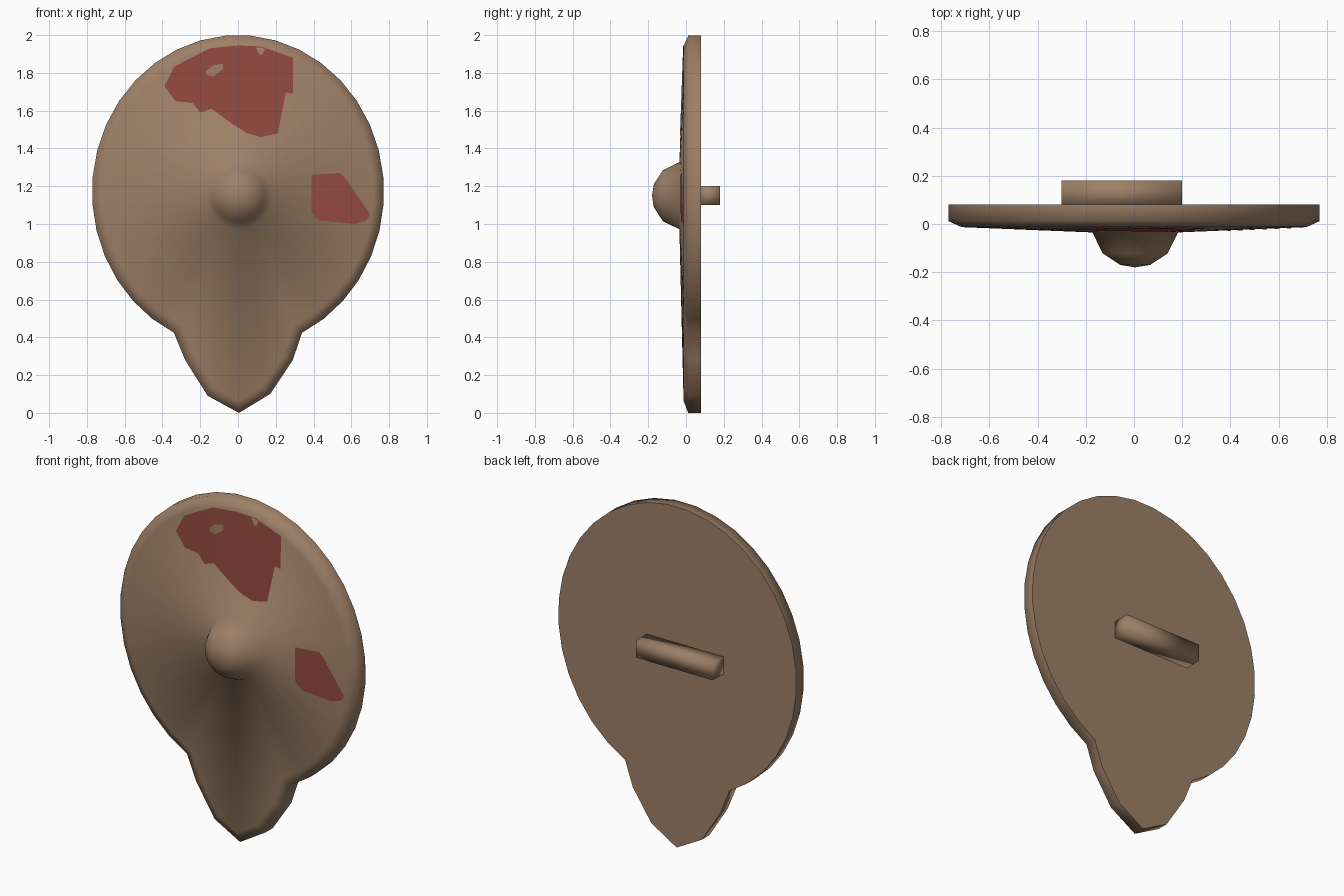
import bpy, bmesh, math
from mathutils import Vector
from mathutils.bvhtree import BVHTree

cube = bpy.data.objects.get("Cube")
if cube:
    bpy.data.objects.remove(cube)


def material(name, rgb):
    m = bpy.data.materials.new(name)
    m.use_nodes = True
    m.diffuse_color = (*rgb, 1)
    m.node_tree.nodes["Principled BSDF"].inputs["Base Color"].default_value = (*rgb, 1)
    return m


BROWN = material("leather brown", (0.34, 0.215, 0.135))
RED = material("faded red paint", (0.29, 0.068, 0.05))


def add_object(name, bm, mat, smooth_angle):
    me = bpy.data.meshes.new(name)
    bm.to_mesh(me)
    me.materials.append(mat)
    ob = bpy.data.objects.new(name, me)
    bpy.context.collection.objects.link(ob)
    bpy.ops.object.select_all(action="DESELECT")
    ob.select_set(True)
    bpy.context.view_layer.objects.active = ob
    bpy.ops.object.shade_smooth_by_angle(angle=math.radians(smooth_angle))
    return ob


# Outline: an oval disc with a pointed tail, as (x, z) running counter-clockwise
CENTRE = Vector((0.005, 1.15))
TAIL = [(-0.28, 0.28), (-0.16, 0.09), (0.005, 0), (0.17, 0.1), (0.29, 0.28)]
outline = []
STEPS = 31
for i in range(STEPS + 1):
    a = math.radians(26 + 308 * i / STEPS)
    outline.append(Vector((0.773 * math.sin(a), 1.17 - 0.83 * math.cos(a))))
outline += [Vector(p) for p in TAIL]


def inset(points, d):
    result = []
    for i, p in enumerate(points):
        before = (p - points[i - 1]).normalized()
        after = (points[(i + 1) % len(points)] - p).normalized()
        n1, n2 = (Vector((-v.y, v.x)) for v in (before, after))
        mid = (n1 + n2).normalized()
        result.append(p + mid * d / mid.dot(n1))
    return result


def circle(r):
    return [CENTRE + (p - CENTRE).normalized() * r for p in outline]


# Shield body: rings from the flat back over the rounded rim to the boss
bm = bmesh.new()
layers = [(outline, 0.08), (outline, 0.012), (inset(outline, 0.055), -0.013),
          (circle(0.178), -0.035), (circle(0.135), -0.122), (circle(0.062), -0.17)]
rings = [[bm.verts.new((p.x, y, p.y)) for p in pts] for pts, y in layers]
n = len(outline)
for a, b in zip(rings, rings[1:]):
    for i in range(n):
        j = (i + 1) % n
        bm.faces.new((a[i], a[j], b[j], b[i]))
tip = bm.verts.new((CENTRE.x, -0.18, CENTRE.y))
for i in range(n):
    bm.faces.new((rings[-1][i], rings[-1][(i + 1) % n], tip))
bm.faces.new(rings[0])
bmesh.ops.recalc_face_normals(bm, faces=bm.faces)
add_object("shield_body", bm, BROWN, 75)
surface = BVHTree.FromBMesh(bm)


# Painted patches: thin sheets draped over the front
def patch(name, points, mat, lift):
    sheet = bmesh.new()
    sheet.faces.new([sheet.verts.new((x, 0, z)) for x, z in points])
    bmesh.ops.triangulate(sheet, faces=sheet.faces[:])
    bmesh.ops.subdivide_edges(sheet, edges=sheet.edges[:], cuts=4, use_grid_fill=True)
    for v in sheet.verts:
        hit = surface.ray_cast(Vector((v.co.x, -1, v.co.z)), Vector((0, 1, 0)))[0]
        v.co.y = hit.y - lift
    sheet.normal_update()
    for f in sheet.faces:
        if f.normal.y > 0:
            f.normal_flip()
    add_object(name, sheet, mat, 60)
    sheet.free()


patch("upper_paint_patch", [
    (-.39, 1.73), (-.34, 1.83), (-.27, 1.87), (-.15, 1.93), (0, 1.945), (.12, 1.94),
    (.29, 1.88), (.29, 1.69), (.24, 1.7), (.15, 1.74), (.17, 1.68), (.2, 1.58),
    (.21, 1.48), (.12, 1.46), (.05, 1.48), (-.03, 1.53), (-.14, 1.61), (-.2, 1.59),
    (-.24, 1.64), (-.33, 1.65)], RED, 0.002)
patch("worn_spot", [(-.17, 1.81), (-.13, 1.84), (-.08, 1.85), (-.08, 1.82),
                    (-.13, 1.78), (-.17, 1.79)], BROWN, 0.004)
patch("side_paint_patch", [(.39, 1.26), (.54, 1.27), (.57, 1.24), (.7, 1.05),
                           (.68, 1.02), (.62, 1), (.43, 1.02), (.39, 1.06)], RED, 0.002)
bm.free()

# Hand grip on the back: a softly shaded bar
grip = bmesh.new()
bmesh.ops.create_cube(grip, size=1)
bmesh.ops.scale(grip, vec=(0.5, 0.11, 0.1), verts=grip.verts)
bmesh.ops.translate(grip, vec=(-0.05, 0.125, 1.15), verts=grip.verts)
add_object("hand_grip", grip, BROWN, 120)
grip.free()
